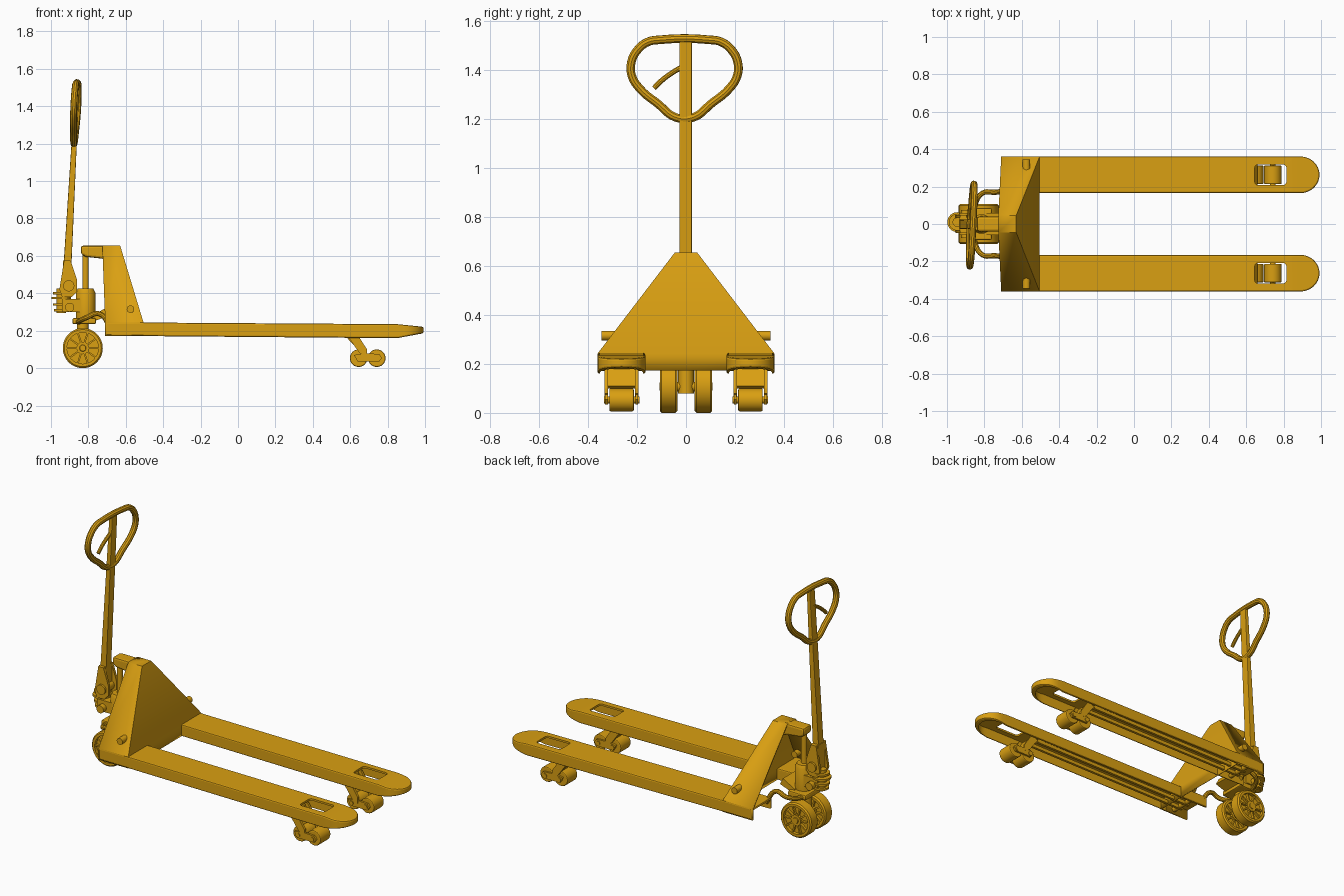
import bpy, bmesh
from math import sin, cos, pi
from mathutils import Vector, Matrix

if "Cube" in bpy.data.objects:
    bpy.data.objects.remove(bpy.data.objects["Cube"])

yellow = bpy.data.materials.new("amber_paint")
yellow.use_nodes = True
yellow.diffuse_color = (0.70, 0.35, 0.006, 1)
yellow.node_tree.nodes["Principled BSDF"].inputs["Base Color"].default_value = (0.70, 0.35, 0.006, 1)


def activate(ob):
    bpy.ops.object.select_all(action='DESELECT')
    ob.select_set(True)
    bpy.context.view_layer.objects.active = ob


def finish(name, bm):
    bmesh.ops.recalc_face_normals(bm, faces=bm.faces)
    me = bpy.data.meshes.new(name)
    bm.to_mesh(me)
    bm.free()
    me.materials.append(yellow)
    ob = bpy.data.objects.new(name, me)
    bpy.context.collection.objects.link(ob)
    activate(ob)
    bpy.ops.object.shade_smooth_by_angle()
    return ob


def apply_mod(ob, kind, **settings):
    activate(ob)
    mod = ob.modifiers.new(kind, kind)
    for key, value in settings.items():
        setattr(mod, key, value)
    bpy.ops.object.modifier_apply(modifier=mod.name)


def cut(ob, cutter):
    cutter.hide_render = True
    apply_mod(ob, 'BOOLEAN', object=cutter, operation='DIFFERENCE', solver='EXACT')
    bpy.data.objects.remove(cutter)


def bevel(ob, width, segments=2):
    apply_mod(ob, 'BEVEL', width=width, segments=segments, limit_method='ANGLE')
    bpy.ops.object.shade_smooth_by_angle()
    return ob


def extrude(bm, pts, depth):
    face = bm.faces.new([bm.verts.new(p) for p in pts])
    new = bmesh.ops.extrude_face_region(bm, geom=[face])["geom"]
    bmesh.ops.translate(bm, vec=depth, verts=[v for v in new if isinstance(v, bmesh.types.BMVert)])


def side_plate(name, pts, y0, y1):
    """Profile in x and z, pushed along y."""
    bm = bmesh.new()
    extrude(bm, [(x, y0, z) for x, z in pts], (0, y1 - y0, 0))
    return finish(name, bm)


def flat_plate(name, pts, z0, z1):
    """Outline in x and y, pushed along z."""
    bm = bmesh.new()
    extrude(bm, [(x, y, z0) for x, y in pts], (0, 0, z1 - z0))
    return finish(name, bm)


def box(name, x, y, z):
    return flat_plate(name, [(x[0], y[0]), (x[1], y[0]), (x[1], y[1]), (x[0], y[1])], *z)


def lathe(name, profile, centre, axis='Z', closed=False, steps=32):
    """Turn a (radius, height) profile about an axis through the centre."""
    bm = bmesh.new()
    verts = [bm.verts.new((r, 0, h)) for r, h in profile]
    edges = [bm.edges.new(p) for p in zip(verts, verts[1:])]
    if closed:
        edges.append(bm.edges.new((verts[-1], verts[0])))
    bmesh.ops.spin(bm, geom=verts + edges, cent=(0, 0, 0), axis=(0, 0, 1), angle=2 * pi, steps=steps)
    bmesh.ops.remove_doubles(bm, verts=bm.verts, dist=1e-5)
    if axis == 'Y':
        bm.transform(Matrix.Rotation(pi / 2, 4, 'X'))
    bm.transform(Matrix.Translation(centre))
    return finish(name, bm)


def rod(name, r, length, centre, axis='Z'):
    h = length / 2
    return lathe(name, [(0, -h), (r, -h), (r, h), (0, h)], centre, axis, steps=24)


def tube(name, pts, r, cyclic=False):
    cu = bpy.data.curves.new(name, 'CURVE')
    cu.dimensions = '3D'
    cu.bevel_depth, cu.bevel_resolution, cu.resolution_u = r, 3, 6
    cu.use_fill_caps = True
    sp = cu.splines.new('BEZIER')
    sp.bezier_points.add(len(pts) - 1)
    for bp, p in zip(sp.bezier_points, pts):
        bp.co = p
        bp.handle_left_type = bp.handle_right_type = 'AUTO'
    sp.use_cyclic_u = cyclic
    ob = bpy.data.objects.new(name, cu)
    bpy.context.collection.objects.link(ob)
    cu.materials.append(yellow)
    activate(ob)
    bpy.ops.object.convert(target='MESH')
    bpy.ops.object.shade_smooth_by_angle()


# Forks: hollow channels with a rounded, tapering nose and a roller slot
def fork_outline(cy, rear, half, nose):
    arc = [(nose - half * 1.05 + half * 1.05 * sin(a), cy - half * cos(a))
           for a in [pi * i / 16 for i in range(17)]]
    return [(rear, cy - half)] + arc + [(rear, cy + half)]


def fork_solid(name, cy, rear, half, nose, drop, low):
    bm = bmesh.new()
    extrude(bm, [(x, y, 0) for x, y in fork_outline(cy, rear, half, nose)], (0, 0, 1))
    bmesh.ops.bisect_plane(bm, geom=bm.verts[:] + bm.edges[:] + bm.faces[:],
                           plane_co=(0.85, 0, 0), plane_no=(1, 0, 0))
    for v in bm.verts:
        t = max(0, (v.co.x - 0.85) / 0.14)
        run = (min(v.co.x, 0.85) + 0.71) / 1.56
        top = 0.245 - 0.01 * run - 0.014 * t - drop
        v.co.z = top if v.co.z > 0.5 else 0.173 - 0.013 * run + 0.026 * t - low
    return finish(name, bm)


for side, s in (("left", 1), ("right", -1)):
    cy = s * 0.263
    fork = bevel(fork_solid(side + "_fork", cy, -0.71, 0.098, 0.992, 0, 0), 0.008)
    cut(fork, fork_solid("fork_cavity", cy, -0.75, 0.088, 0.965, 0.012, 0.05))
    slot = box("slot_cutter", (0.645, 0.815), (cy - 0.055, cy + 0.055), (0.1, 0.3))
    apply_mod(slot, 'BEVEL', width=0.018, segments=3)
    cut(fork, slot)
    activate(fork)
    bpy.ops.object.shade_smooth_by_angle()

    # Push rod under the fork and its rear bell crank
    for dy in (-0.03, 0.03):
        box(side + "_push_rod", (-0.62, 0.6), (cy + dy - 0.008, cy + dy + 0.008), (0.178, 0.2))
    rod(side + "_crank_pin", 0.015, 0.16, (-0.6, cy, 0.195), 'Y')

    # Tandem load rollers on a swing arm
    for e in (-1, 1):
        y = cy + e * 0.062
        side_plate(side + "_roller_arm", [(0.565, 0.2), (0.625, 0.2), (0.69, 0.1), (0.69, 0.06), (0.65, 0.08)],
                   y - 0.007, y + 0.007)
        side_plate(side + "_roller_link", [(0.62, 0.07), (0.64, 0.035), (0.755, 0.035), (0.77, 0.055),
                   (0.755, 0.075), (0.68, 0.08)], y - 0.006, y + 0.006)
    side_plate(side + "_arm_web", [(0.575, 0.17), (0.615, 0.18), (0.66, 0.11), (0.64, 0.1)], cy - 0.06, cy + 0.06)
    rod(side + "_arm_pivot", 0.015, 0.17, (0.595, cy, 0.185), 'Y')
    for x in (0.645, 0.742):
        bevel(rod(side + "_load_roller", 0.047, 0.1, (x, cy, 0.053), 'Y'), 0.006)
        rod(side + "_roller_axle", 0.014, 0.145, (x, cy, 0.053), 'Y')

    # Side stop pin on the mast
    rod(side + "_stop_pin", 0.02, 0.1, (-0.575, s * 0.295, 0.315), 'Y')

    # Steering wheel: tyre, thin web, hub and spokes
    wc = Vector((-0.83, s * 0.071, 0.107))
    lathe(side + "_tyre", [(0.084, -0.036), (0.099, -0.036), (0.107, -0.028), (0.107, 0.028),
          (0.099, 0.036), (0.084, 0.036)], wc, 'Y', True, 48)
    rod(side + "_wheel_web", 0.086, 0.03, wc, 'Y')
    lathe(side + "_wheel_hub", [(0, -0.037), (0.016, -0.037), (0.018, -0.033), (0.033, -0.033),
          (0.033, 0.033), (0.018, 0.033), (0.016, 0.037), (0, 0.037)], wc, 'Y')
    bm = bmesh.new()
    for i in range(10):
        m = Matrix.Translation(wc) @ Matrix.Rotation(i * pi / 5, 4, 'Y') @ Matrix.Translation((0.058, 0, 0))
        bmesh.ops.create_cube(bm, size=1, matrix=m @ Matrix.Diagonal((0.058, 0.06, 0.009, 1)))
    finish(side + "_wheel_spokes", bm)

    # Curved lift links from the pump to the frame
    tube(side + "_lift_link", [(-0.68, s * 0.18, 0.21), (-0.74, s * 0.17, 0.29), (-0.81, s * 0.165, 0.27),
         (-0.85, s * 0.1, 0.25), (-0.85, 0, 0.245)], 0.014)

# Mast: folded triangular shell, open at the rear and underneath
bm = bmesh.new()
levels = [(-0.71, -0.505, 0.36, 0.172), (-0.71, -0.505, 0.36, 0.243), (-0.725, -0.63, 0.045, 0.655)]
rings = [[bm.verts.new(p) for p in ((x0, -w, z), (x1, -w, z), (x1, w, z), (x0, w, z))]
         for x0, x1, w, z in levels]
for low, high in zip(rings, rings[1:]):
    for i in range(3):
        bm.faces.new((low[i], low[i + 1], high[i + 1], high[i]))
bm.faces.new(rings[-1])
mast = finish("mast_shell", bm)
apply_mod(mast, 'SOLIDIFY', thickness=0.012, offset=-1)

# Top beam that rests on the lift rod
bevel(side_plate("mast_head", [(-0.84, 0.655), (-0.84, 0.61), (-0.815, 0.595), (-0.725, 0.585), (-0.65, 0.56),
      (-0.635, 0.655)], -0.04, 0.04), 0.012)

# Hydraulic pump
lathe("pump_cylinder", [(0, 0.24), (0.05, 0.24), (0.052, 0.27), (0.052, 0.405), (0.042, 0.425), (0, 0.425)],
      (-0.815, 0, 0))
rod("lift_rod", 0.017, 0.22, (-0.815, 0, 0.51))
bevel(box("pump_base", (-0.885, -0.76), (-0.085, 0.085), (0.235, 0.268)), 0.008)
side_plate("lift_arm", [(-0.8, 0.24), (-0.79, 0.275), (-0.71, 0.32), (-0.69, 0.28)], -0.06, 0.06)
rod("steering_column", 0.032, 0.17, (-0.83, 0, 0.165))
rod("wheel_axle", 0.02, 0.18, (-0.83, 0, 0.107), 'Y')

# Handle yoke, pivot and foot pedal stack
for y in (-0.04, 0.04):
    side_plate("yoke_cheek", [(-0.93, 0.575), (-0.895, 0.575), (-0.86, 0.47), (-0.86, 0.41), (-0.89, 0.38),
               (-0.94, 0.38), (-0.955, 0.42)], y - 0.008, y + 0.008)
box("yoke_block", (-0.935, -0.89), (-0.035, 0.035), (0.4, 0.575))
rod("yoke_pivot", 0.03, 0.12, (-0.905, 0, 0.44), 'Y')
box("pump_bracket", (-0.94, -0.8), (-0.045, 0.045), (0.3, 0.37))
rod("bracket_pin", 0.024, 0.15, (-0.9, 0, 0.325), 'Y')
rod("pedal_post", 0.025, 0.13, (-0.945, 0.01, 0.36))
for z, r in ((0.4, 0.045), (0.375, 0.053), (0.34, 0.045), (0.31, 0.04)):
    rod("pedal_plate", r, 0.012, (-0.945, 0.01, z))

# Handle: tapered shaft, looped grip and release lever
bevel(side_plate("handle_shaft", [(-0.932, 0.56), (-0.89, 0.56), (-0.848, 1.515), (-0.87, 1.515)], -0.027, 0.024), 0.004)
half = [(0.035, 1.205), (0.11, 1.262), (0.18, 1.32), (0.215, 1.375), (0.217, 1.43), (0.192, 1.48),
        (0.15, 1.513), (0.1, 1.522)]
loop = half + [(-y, z) for y, z in reversed(half)]
tube("handle_grip", [(-0.877 + 0.05 * (z - 1.2) + 0.05 * y, y - 0.006, z) for y, z in loop], 0.018, True)
tube("release_lever", [(-0.868, -0.01, 1.415), (-0.87, -0.06, 1.385), (-0.872, -0.1, 1.355), (-0.874, -0.13, 1.325)], 0.011)
